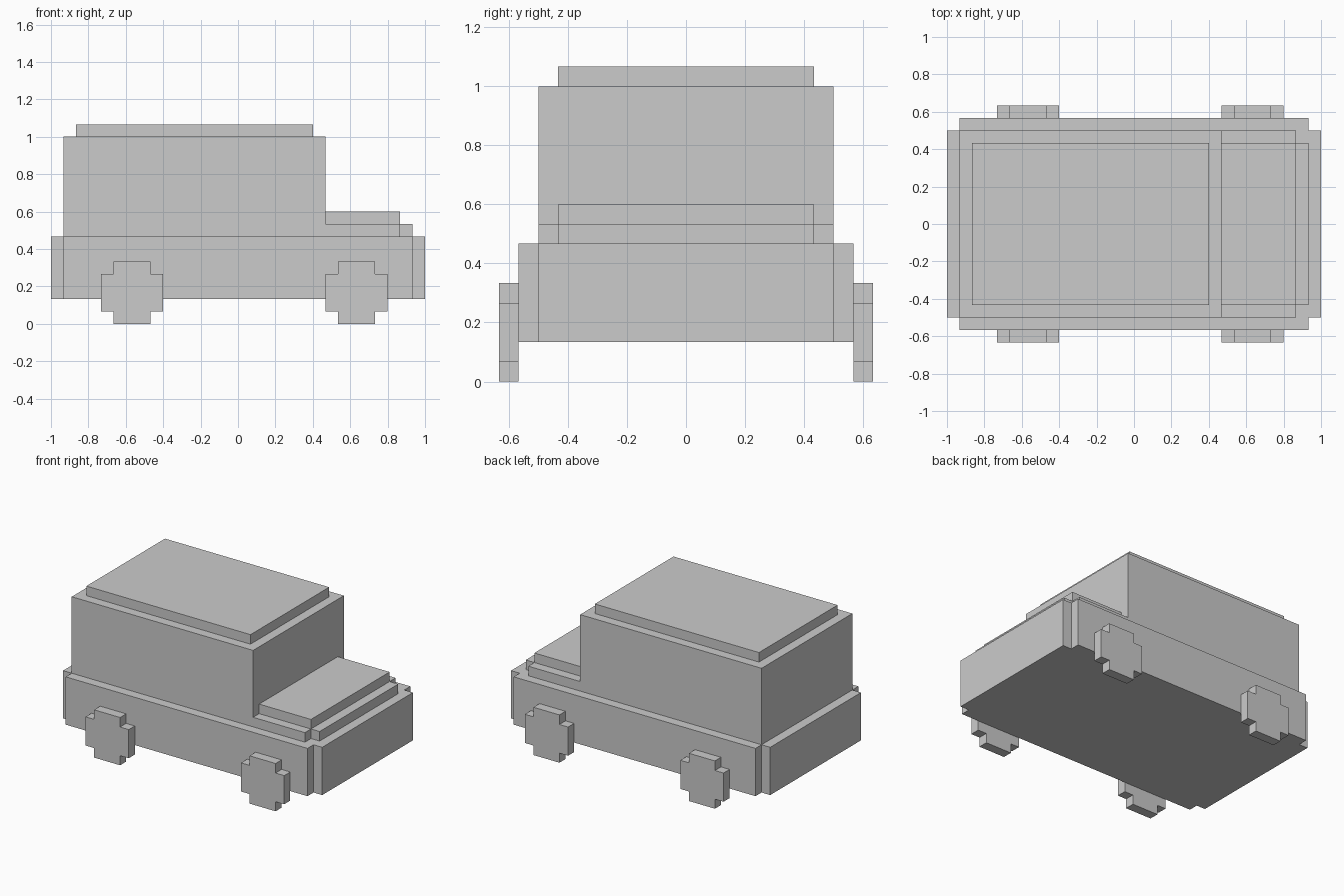
import bpy
import bmesh

if "Cube" in bpy.data.objects:
    bpy.data.objects.remove(bpy.data.objects["Cube"])

U = 1 / 15  # size of one block; all numbers below are in blocks


def prism(name, outline, low, high, place):
    """Extrude a 2D outline from low to high; place maps (a, b, depth) to x, y, z."""
    bm = bmesh.new()
    base = [bm.verts.new([c * U for c in place(a, b, low)]) for a, b in outline]
    face = bm.faces.new(base)
    new = bmesh.ops.extrude_face_region(bm, geom=[face])["geom"]
    for v in new:
        if isinstance(v, bmesh.types.BMVert):
            v.co += (high - low) * U * _axis(place)
    bmesh.ops.recalc_face_normals(bm, faces=bm.faces)
    mesh = bpy.data.meshes.new(name)
    bm.to_mesh(mesh)
    bm.free()
    obj = bpy.data.objects.new(name, mesh)
    bpy.context.collection.objects.link(obj)
    return obj


def _axis(place):
    from mathutils import Vector
    return Vector(place(0, 0, 1)) - Vector(place(0, 0, 0))


def upward(a, b, d):
    return (a, b, d)


def sideways(a, b, d):
    return (a, d, b)


def rect(x0, x1, y):
    return [(x0, -y), (x1, -y), (x1, y), (x0, y)]


def notched(x0, x1, y0, y1):
    """Rectangle with one block cut out of every corner."""
    return [(x0 + 1, y0), (x1 - 1, y0), (x1 - 1, y0 + 1), (x1, y0 + 1),
            (x1, y1 - 1), (x1 - 1, y1 - 1), (x1 - 1, y1), (x0 + 1, y1),
            (x0 + 1, y1 - 1), (x0, y1 - 1), (x0, y0 + 1), (x0 + 1, y0 + 1)]


# Lower body
prism("body", notched(-15, 15, -8.5, 8.5), 2, 7, upward)

# Cabin and roof
prism("cabin", rect(-14, 7, 7.5), 7, 15, upward)
prism("roof", rect(-13, 6, 6.5), 15, 16, upward)

# Stepped hood, notched only at its front corners
prism("hood_base", [(7, -7.5), (13, -7.5), (13, -6.5), (14, -6.5),
                    (14, 6.5), (13, 6.5), (13, 7.5), (7, 7.5)], 7, 8, upward)
prism("hood_top", rect(7, 13, 6.5), 8, 9, upward)

# Four wheels
for end, x in (("rear", -11), ("front", 7)):
    for side, y in (("right", -9.5), ("left", 8.5)):
        prism(f"{end}_{side}_wheel", notched(x, x + 5, 0, 5), y, y + 1, sideways)
